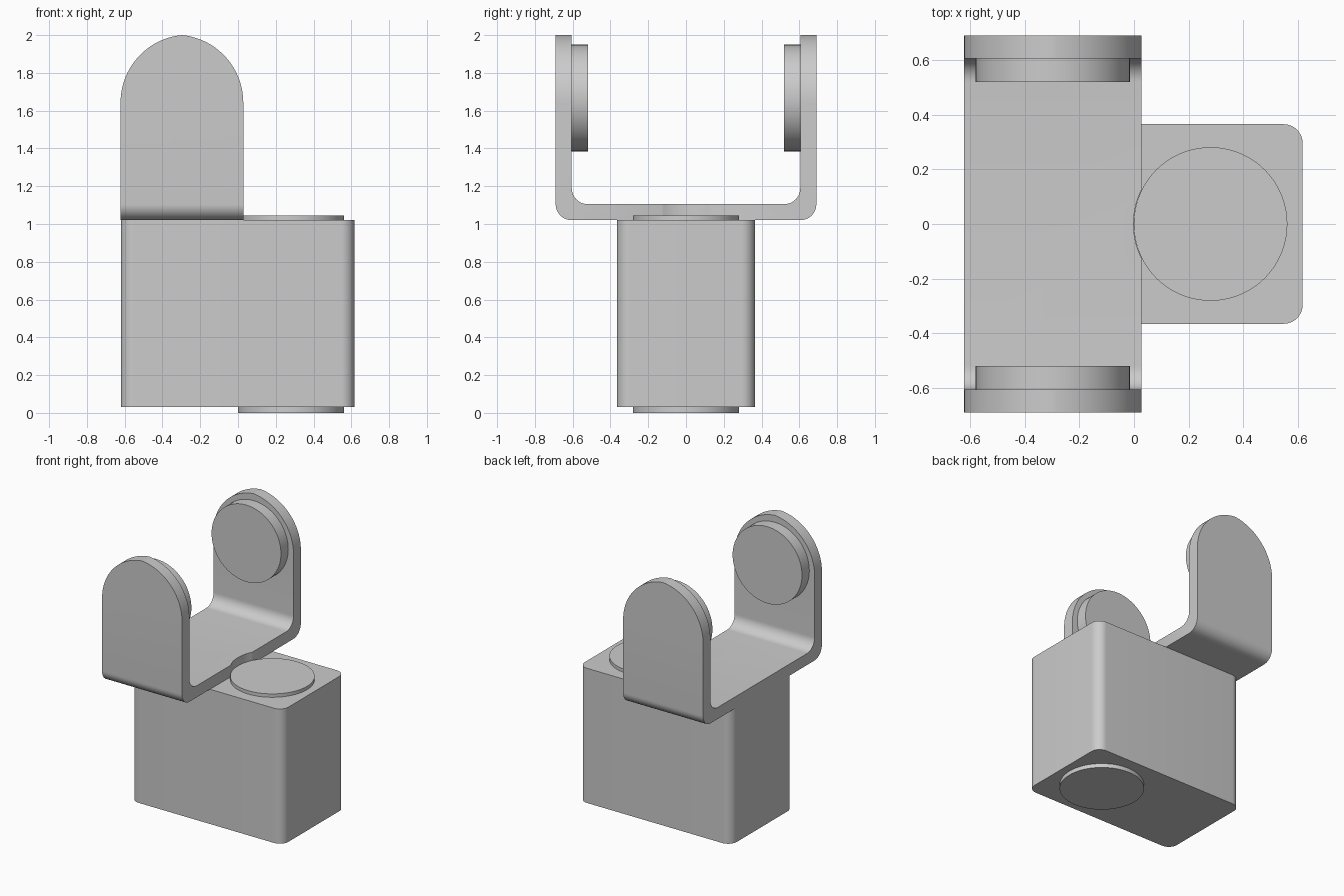
import bpy, bmesh, math
from mathutils import Vector

if "Cube" in bpy.data.objects:
    bpy.data.objects.remove(bpy.data.objects["Cube"])

grey = bpy.data.materials.new("grey")
grey.diffuse_color = (0.6, 0.6, 0.6, 1)
grey.use_nodes = True
grey.node_tree.nodes["Principled BSDF"].inputs["Base Color"].default_value = grey.diffuse_color


def arc(cx, cy, r, a0, a1, n=12):
    """Points on an arc, angles in degrees."""
    return [(cx + r * math.cos(math.radians(a0 + (a1 - a0) * i / n)),
             cy + r * math.sin(math.radians(a0 + (a1 - a0) * i / n))) for i in range(n + 1)]


def prism(name, outline, axis, lo, hi):
    """Extrude a 2D outline along an axis, from lo to hi."""
    place = {"x": lambda a, b: (lo, a, b),
             "y": lambda a, b: (a, lo, b),
             "z": lambda a, b: (a, b, lo)}[axis]
    shift = Vector([(hi - lo) * (axis == k) for k in "xyz"])
    bm = bmesh.new()
    face = bm.faces.new([bm.verts.new(place(a, b)) for a, b in outline])
    ext = bmesh.ops.extrude_face_region(bm, geom=[face])
    verts = [v for v in ext["geom"] if isinstance(v, bmesh.types.BMVert)]
    bmesh.ops.translate(bm, verts=verts, vec=shift)
    bmesh.ops.recalc_face_normals(bm, faces=bm.faces)
    mesh = bpy.data.meshes.new(name)
    bm.to_mesh(mesh)
    bm.free()
    mesh.materials.append(grey)
    ob = bpy.data.objects.new(name, mesh)
    bpy.context.collection.objects.link(ob)
    return ob


def circle(cx, cy, r):
    return arc(cx, cy, r, 0, 360, 72)[:-1]


def boolean(ob, cutter, operation):
    mod = ob.modifiers.new(operation.lower(), "BOOLEAN")
    mod.object, mod.operation, mod.solver = cutter, operation, "EXACT"
    bpy.context.view_layer.objects.active = ob
    bpy.ops.object.modifier_apply(modifier=mod.name)
    bpy.data.objects.remove(cutter)


# Body block with rounded upright edges
X0, X1, Y, R = -0.62, 0.617, 0.365, 0.07
block = (arc(X1 - R, Y - R, R, 0, 90) + arc(X0 + R, Y - R, R, 90, 180)
         + arc(X0 + R, R - Y, R, 180, 270) + arc(X1 - R, R - Y, R, 270, 360))
prism("body_block", block, "z", 0.03, 1.02)

# Round bosses above and below the block
prism("bottom_boss", circle(0.28, 0, 0.281), "z", 0, 0.03)
prism("top_boss", circle(0.28, 0, 0.281), "z", 1.02, 1.045)

# U-shaped bracket: bent strip section run along x
W, T, B = 0.69, 0.085, 1.02
right = (arc(W - T, B + T, T, -90, 0) + [(W, 2.1), (W - T, 2.1)]
         + arc(W - 2 * T, B + 2 * T, T, 0, -90))
left = [(-a, b) for a, b in reversed(right)]
bracket = prism("bracket", right + left, "x", -0.8, 0.2)

# Trim the bracket to width, with arched ear tops
C, H, RA = -0.297, 0.325, 0.36
tip = math.degrees(math.acos((RA - H) / RA))
half = arc(H - RA, 1.642, RA, 0, tip - 3, 24)
arch = ([(C + H, 0.9)] + [(C + a, b) for a, b in half] + [(C, 2.0)]
        + [(C - a, b) for a, b in reversed(half)] + [(C - H, 0.9)])
boolean(bracket, prism("arch_trim", arch, "y", -0.9, 0.9), "INTERSECT")

# Notch in the bracket edge around the top boss
boolean(bracket, prism("notch_cutter", circle(0.28, 0, 0.282), "z", 0.9, 1.3), "DIFFERENCE")

# Round pads on the inner faces of the ears
for side, s in (("front", -1), ("back", 1)):
    prism(side + "_pad", circle(C, 1.667, 0.282), "y", s * 0.605, s * 0.52)

# Smooth the curved surfaces, keep hard edges
bpy.ops.object.select_all(action="SELECT")
bpy.context.view_layer.objects.active = bracket
bpy.ops.object.shade_smooth_by_angle(angle=math.radians(30))
